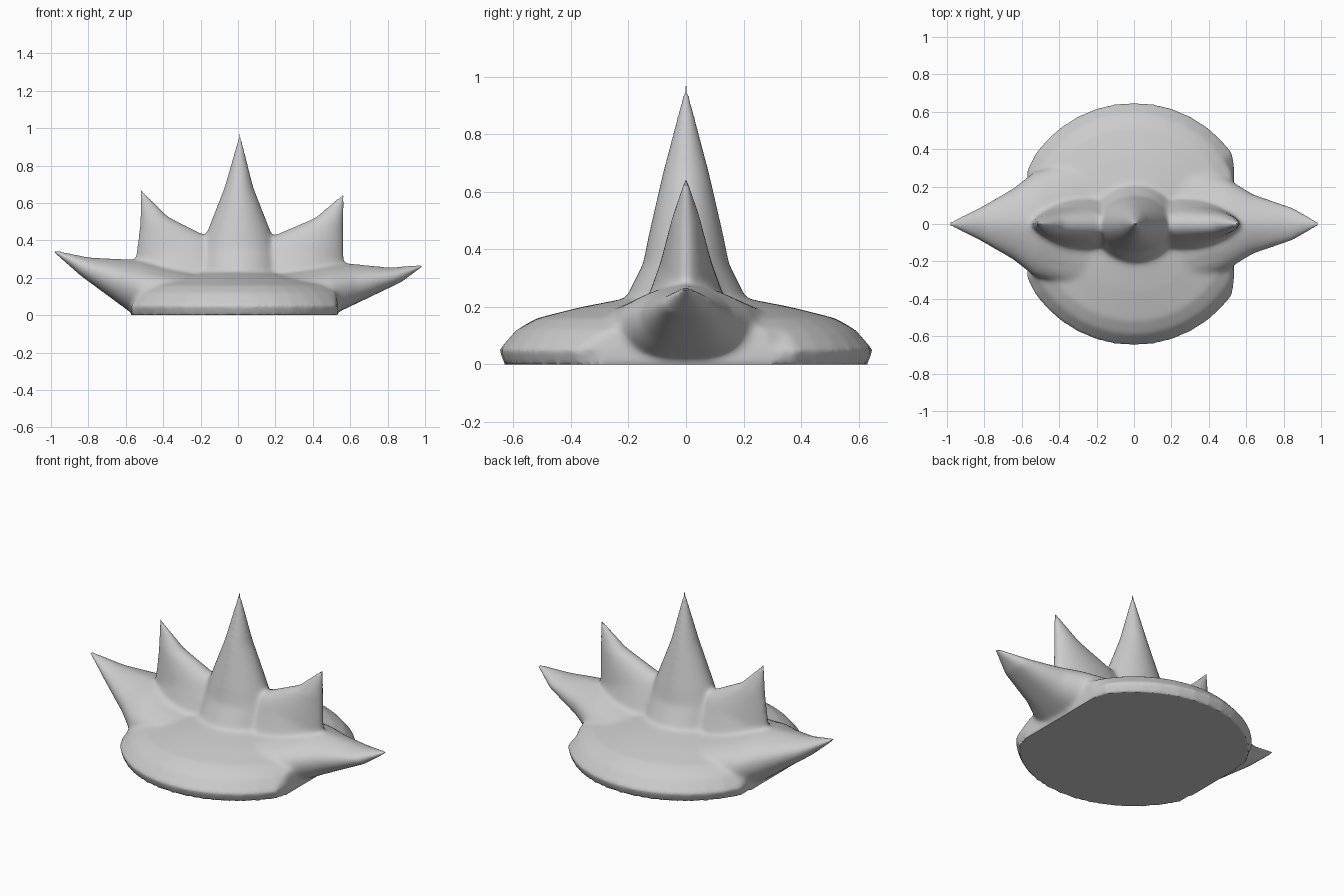
import bpy, bmesh, math
from mathutils import Vector

if "Cube" in bpy.data.objects:
    bpy.data.objects.remove(bpy.data.objects["Cube"])


def loft(name, rings, tip=None):
    """Skin closed rings of points, ending in a flat cap or a point."""
    bm = bmesh.new()
    loops = [[bm.verts.new(p) for p in r] for r in rings]
    n = len(loops[0])
    for a, b in zip(loops, loops[1:]):
        for i in range(n):
            j = (i + 1) % n
            bm.faces.new((a[i], a[j], b[j], b[i]))
    bm.faces.new(loops[0][::-1])
    if tip:
        t = bm.verts.new(tip)
        for i in range(n):
            bm.faces.new((loops[-1][i], loops[-1][(i + 1) % n], t))
    else:
        bm.faces.new(loops[-1])
    bmesh.ops.recalc_face_normals(bm, faces=bm.faces)
    me = bpy.data.meshes.new(name)
    bm.to_mesh(me)
    bm.free()
    ob = bpy.data.objects.new(name, me)
    bpy.context.collection.objects.link(ob)
    return ob


def spike(name, sections, tip, pa=1.0, pb=1.0, n=32):
    """Each section: oval spanning x-z points a and b, with a half depth in y.
    pa / pb shape the a and b halves: above 1 is peaked, below 1 is boxy."""
    rings = []
    for ax, az, bx, bz, d in sections:
        a, b = Vector((ax, 0, az)), Vector((bx, 0, bz))
        mid, half = (a + b) / 2, (b - a) / 2
        ring = []
        for i in range(n):
            t = 2 * math.pi * i / n
            c, s = math.cos(t), math.sin(t)
            y = math.copysign(d * abs(s) ** (pb if c > 0 else pa), s)
            ring.append(mid + half * c + Vector((0, y, 0)))
        rings.append(ring)
    return loft(name, rings, (tip[0], 0, tip[1]))


# Low rounded base, flattened slightly at its left and right ends
def base_ring(r, z, n=40):
    return [(max(-0.57, min(0.535, r * math.cos(t))), r * math.sin(t), z)
            for t in (2 * math.pi * i / n for i in range(n))]


profile = [(0.63, 0), (0.65, 0.05), (0.59, 0.12), (0.52, 0.16),
           (0.36, 0.2), (0.23, 0.225), (0.1, 0.235)]
crown = loft("spiked_crown", [base_ring(r, z) for r, z in profile])

# Five spikes fanned out across the width
tips = [(0.01, 0.975), (0.57, 0.655), (-0.52, 0.67), (1.0, 0.27), (-1.0, 0.35)]
spikes = [
    spike("centre_spike", [(-0.28, 0.15, 0.28, 0.15, 0.28),
                           (-0.23, 0.23, 0.24, 0.23, 0.21),
                           (-0.20, 0.35, 0.21, 0.35, 0.15),
                           (-0.165, 0.45, 0.175, 0.45, 0.13),
                           (-0.075, 0.68, 0.085, 0.68, 0.078)], tips[0], 1.15, 1.15),
    spike("right_spike", [(0.0, 0.1, 0.56, 0.08, 0.24),
                          (0.03, 0.24, 0.57, 0.19, 0.14),
                          (0.15, 0.41, 0.57, 0.28, 0.09),
                          (0.41, 0.52, 0.565, 0.49, 0.05)], tips[1], 1.0, 1.3),
    spike("left_spike", [(0.0, 0.1, -0.56, 0.08, 0.24),
                         (-0.03, 0.24, -0.56, 0.20, 0.14),
                         (-0.14, 0.41, -0.55, 0.295, 0.09),
                         (-0.37, 0.525, -0.525, 0.50, 0.05)], tips[2], 1.0, 1.3),
    spike("right_outer_spike", [(0.25, 0.24, 0.25, 0.006, 0.34),
                                (0.50, 0.28, 0.51, 0.004, 0.24),
                                (0.62, 0.275, 0.65, 0.07, 0.16),
                                (0.81, 0.255, 0.87, 0.175, 0.09)], tips[3], 1.4, 0.7),
    spike("left_outer_spike", [(-0.25, 0.24, -0.25, 0.006, 0.36),
                               (-0.50, 0.295, -0.56, 0.004, 0.28),
                               (-0.62, 0.30, -0.67, 0.085, 0.19),
                               (-0.80, 0.31, -0.84, 0.21, 0.09)], tips[4], 1.4, 0.7),
]

# Merge everything into one solid
bpy.context.view_layer.objects.active = crown
crown.select_set(True)


def apply(kind, **settings):
    mod = crown.modifiers.new(kind.lower(), kind)
    for key, value in settings.items():
        setattr(mod, key, value)
    bpy.ops.object.modifier_apply(modifier=mod.name)


for s in spikes:
    apply("BOOLEAN", operation="UNION", solver="EXACT", object=s)
    bpy.data.objects.remove(s)
apply("REMESH", mode="VOXEL", voxel_size=0.01)

# Melt the joints together, sparing the spike tips and the bottom rim
points = [Vector((x, 0, z)) for x, z in tips]
soft = crown.vertex_groups.new(name="soft")
for v in crown.data.vertices:
    near = min((v.co - p).length for p in points)
    soft.add([v.index], max(0.0, min(1.0, near / 0.25, v.co.z / 0.1)), "REPLACE")
apply("SMOOTH", factor=0.5, iterations=30, vertex_group="soft")

bpy.ops.object.shade_smooth_by_angle(angle=math.radians(50))
